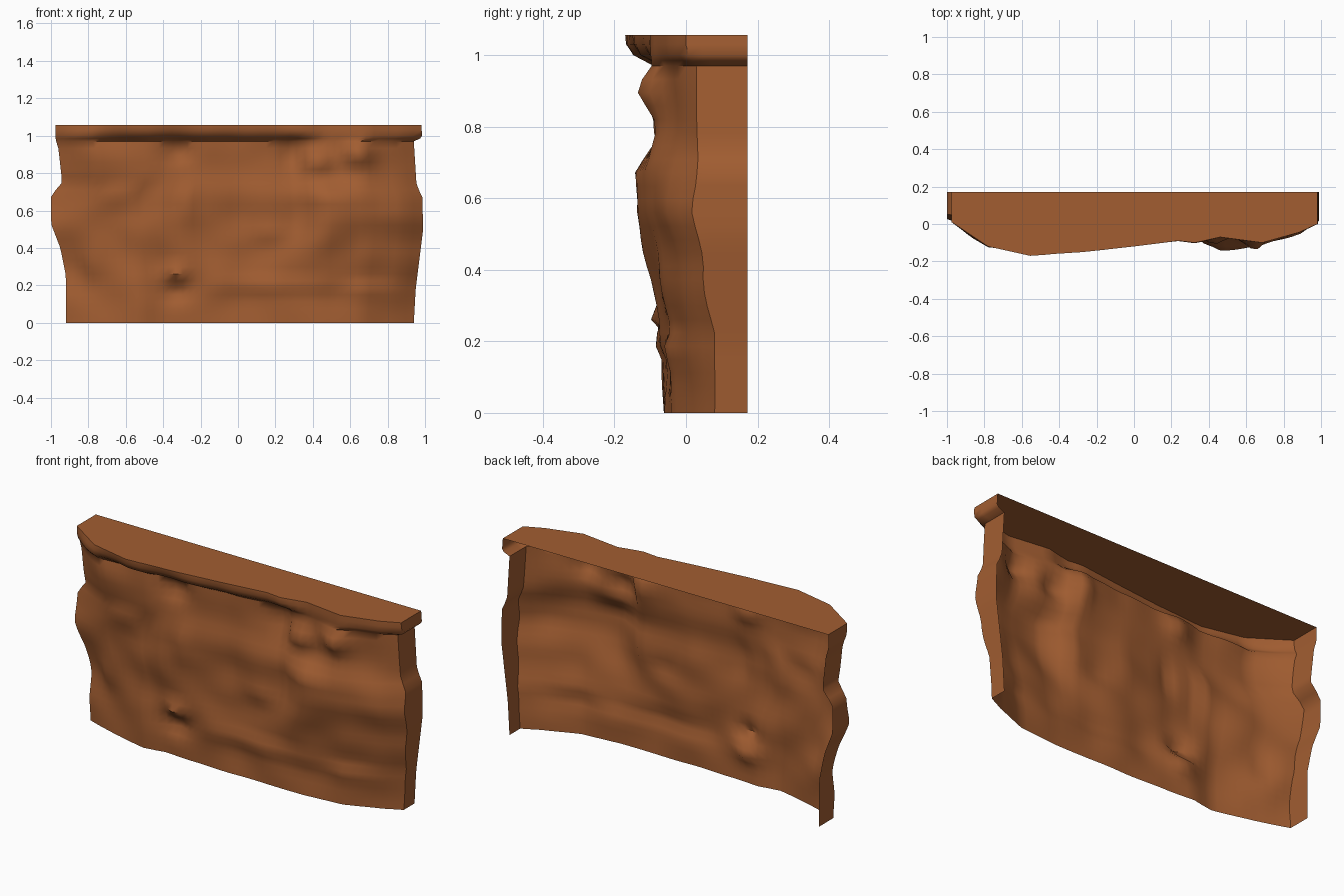
import bpy, bmesh, math
from mathutils import Vector, noise

cube = bpy.data.objects.get("Cube")
if cube:
    bpy.data.objects.remove(cube)

HEIGHT, BACK = 1.057, 0.172

rock = bpy.data.materials.new("brown rock")
rock.use_nodes = True
rock.diffuse_color = (0.36, 0.11, 0.031, 1)
shader = rock.node_tree.nodes["Principled BSDF"]
shader.inputs["Base Color"].default_value = rock.diffuse_color
shader.inputs["Roughness"].default_value = 0.9


def lerp_table(table, t):
    """Piecewise linear lookup in a list of (key, value)."""
    if t <= table[0][0]:
        return table[0][1]
    for (a, va), (b, vb) in zip(table, table[1:]):
        if t <= b:
            return va + (vb - va) * (t - a) / (b - a)
    return table[-1][1]


# Stations across the face, and how far forward the rock stands at each level
stations = [-1, -.8, -.57, -.49, -.44, -.28, 0, .24, .33, .38, .47, .7, .9, 1]
foot = [.05, -.01, -.06, -.05, -.04, -.05, -.06, -.06, -.06, -.06, -.06, -.04, .03, .08]
waist = [.04, -.03, -.06, -.06, -.09, -.09, -.05, -.06, -.07, -.11, -.14, -.11, -.04, .02]
neck = [.03, -.07, -.09, -.09, -.08, -.07, -.05, -.04, -.03, -.05, -.06, -.08, -.02, .03]
lip = [.01, -.12, -.17, -.165, -.16, -.15, -.12, -.09, -.1, -.09, -.07, -.1, -.045, .0]
levels = [(0, foot), (.22, foot), (.56, waist), (.67, waist), (.78, neck),
          (.97, neck), (1.01, lip), (HEIGHT, lip)]
plans = [(z, list(zip(stations, row))) for z, row in levels]

# Ragged outline of the two ends
left_end = [(0, -.92), (.25, -.92), (.4, -.95), (.53, -1), (.68, -1), (.75, -.94),
            (.93, -.96), (.98, -.975)]
right_end = [(0, .94), (.18, .95), (.5, .99), (.68, .985), (.73, .955), (.97, .94),
             (.99, .985), (HEIGHT, .98)]

# Bulges and hollows: x, z, half width, half height, depth
bumps = [(-.36, .26, .07, .05, .055), (-.36, .16, .06, .04, -.03),
         (.68, .9, .08, .06, .06), (.45, .86, .08, .06, .05),
         (.18, .48, .1, .06, .03), (.25, .2, .3, .04, .025),
         (-.65, .68, .12, .06, .03), (-.34, .91, .07, .05, -.04),
         (.3, .9, .05, .08, -.03), (-.27, .63, .03, .09, .02),
         (-.85, .3, .04, .08, .02), (.72, .18, .12, .04, .02)]


def face_depth(x, z):
    y = lerp_table([(level, lerp_table(plan, x)) for level, plan in plans], z)
    for bx, bz, w, h, d in bumps:
        y -= d * math.exp(-((x - bx) / w) ** 2 - ((z - bz) / h) ** 2)
    fade = min(1, (HEIGHT - z) / .06, .3 + z * 4)
    return y + fade * .03 * noise.noise(Vector((x * 4, z * 5, 3)))


def wall_point(s, z):
    """s runs from -1 to 1 over the face; beyond that it turns back along the ends."""
    x = max(-1, min(1, s))
    y = face_depth(x, z)
    turn = min(1, (abs(s) - abs(x)) / .16)
    y += (BACK - y) * turn
    end = lerp_table(left_end if x < 0 else right_end, z)
    return Vector((x * abs(end), y, z))


# Columns follow the stations so that the crevices stay crisp
ends = [-1.16, -1.1, -1.05]
columns = list(ends)
for a, b in zip(stations, stations[1:]):
    n = max(1, round((b - a) / .04))
    columns += [a + (b - a) * i / n for i in range(n)]
columns += [1] + [-e for e in reversed(ends)]
rows = [.97 * i / 26 for i in range(27)] + [.985, 1.0, 1.03, HEIGHT]


def finish(bm, name):
    mesh = bpy.data.meshes.new(name)
    bm.to_mesh(mesh)
    bm.free()
    mesh.materials.append(rock)
    obj = bpy.data.objects.new(name, mesh)
    bpy.context.collection.objects.link(obj)
    return obj


# Cliff face: an open shell with no back and no base
bm = bmesh.new()
grid = [[bm.verts.new(wall_point(s, z)) for s in columns] for z in rows]
for low, high in zip(grid, grid[1:]):
    for i in range(len(columns) - 1):
        bm.faces.new((low[i], low[i + 1], high[i + 1], high[i]))
cliff = finish(bm, "cliff_face")
bpy.ops.object.select_all(action="DESELECT")
cliff.select_set(True)
bpy.context.view_layer.objects.active = cliff
bpy.ops.object.shade_smooth_by_angle(angle=math.radians(50))

# Flat ground on top, ending in a straight back edge
bm = bmesh.new()
bm.faces.new([bm.verts.new(wall_point(s, HEIGHT)) for s in columns])
finish(bm, "cliff_top")
